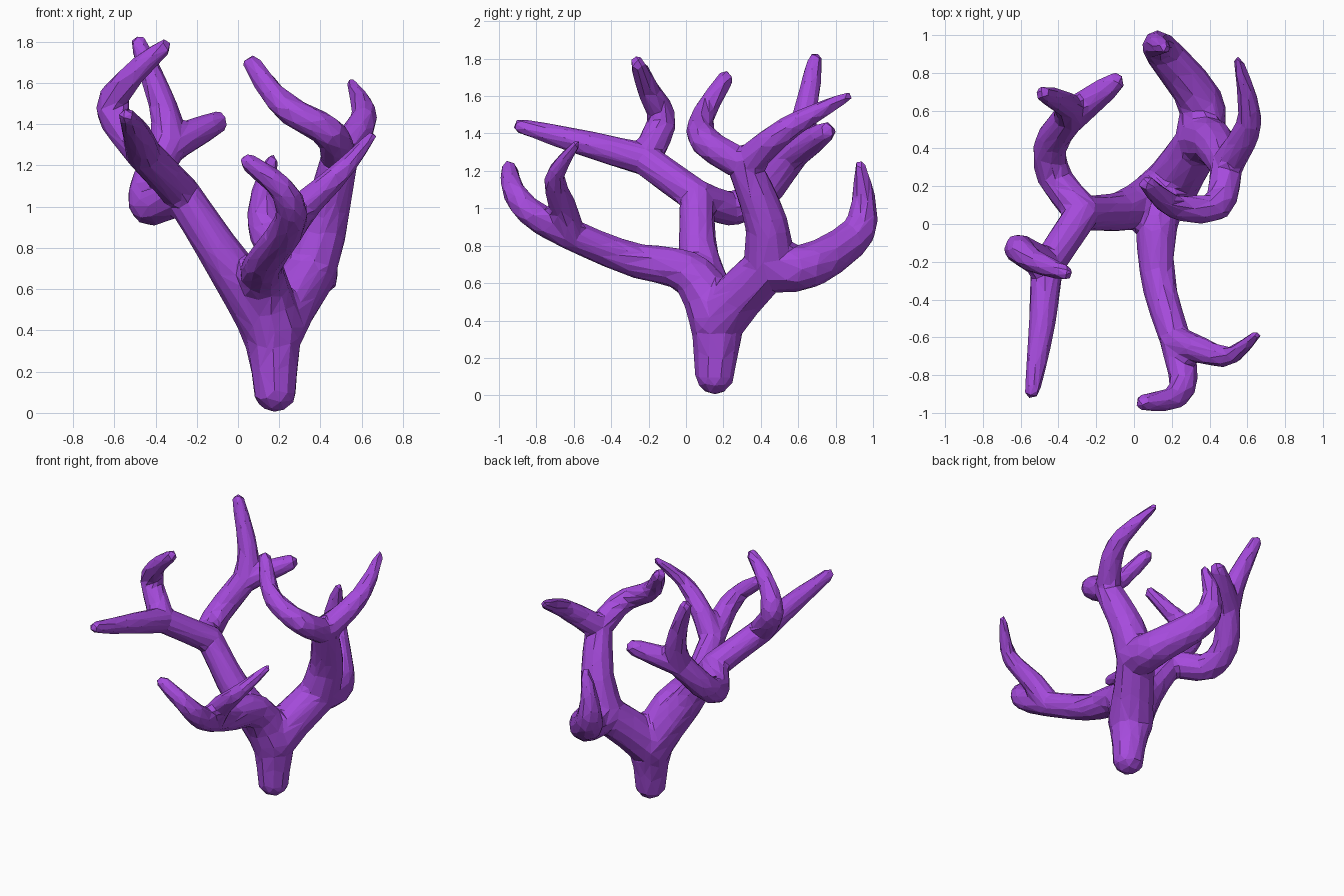
import bpy, bmesh
from mathutils import Vector, Matrix

if "Cube" in bpy.data.objects:
    bpy.data.objects.remove(bpy.data.objects["Cube"])

bm = bmesh.new()


def curve(p, i, t):
    """Catmull-Rom point on span i of path p."""
    a, b, c, d = p[max(i - 1, 0)], p[i], p[i + 1], p[min(i + 2, len(p) - 1)]
    return b + ((c - a) * t + (2 * a - 5 * b + 4 * c - d) * t ** 2
                + (3 * b - a - 3 * c + d) * t ** 3) / 2


def grow(start, end_radius, *points):
    """Sweep a tapering branch from a fork through the points; return its end fork."""
    origin, radius = start
    path = [origin] + [Vector(q) for q in points]
    spans, steps = len(path) - 1, 16
    for i in range(spans):
        for k in range(steps + 1):
            f = (i + k / steps) / spans
            # limbs narrow soon after the trunk, tines stay full until near the tip
            f = 1 - (1 - f) ** 2 if radius > .15 else f ** 1.6
            r = radius + (end_radius - radius) * f
            bmesh.ops.create_icosphere(bm, subdivisions=2, radius=r + .004,
                                       matrix=Matrix.Translation(curve(path, i, k / steps)))
    return path[-1], end_radius


# Trunk
crown = grow((Vector((.18, .155, .11)), .105), .156, (.17, .17, .41))

# Front limb with two tines
front = grow(crown, .082, (.12, .02, .65), (.13, -.3, .73), (.22, -.62, .86))
grow(front, .04, (.26, -.82, .97), (.21, -.92, 1.09), (.05, -.945, 1.215))
grow(front, .02, (.33, -.66, 1.01), (.5, -.7, 1.17), (.65, -.585, 1.345))

# Left limb, splitting to the front and the back
left = grow(crown, .09, (-.06, .07, .74), (-.27, .06, 1.06))
front_left = grow(left, .084, (-.46, -.22, 1.26))
grow(front_left, .035, (-.49, -.55, 1.35), (-.54, -.89, 1.44))
grow(front_left, .036, (-.61, -.13, 1.47), (-.52, -.2, 1.63), (-.36, -.26, 1.775))
back_left = grow(left, .084, (-.42, .25, 1.0), (-.44, .42, 1.09), (-.34, .57, 1.29))
grow(back_left, .038, (-.36, .63, 1.47), (-.48, .69, 1.79))
grow(back_left, .05, (-.1, .75, 1.41))

# Right limb, with a back tine and an upper limb
right = grow(crown, .13, (.35, .44, .69))
grow(right, .025, (.35, .65, .69), (.16, .9, .85), (.12, .95, 1.03), (.165, .93, 1.23))
upper_right = grow(right, .085, (.42, .43, .92), (.49, .31, 1.23))
grow(upper_right, .02, (.61, .55, 1.43), (.55, .87, 1.6))
grow(upper_right, .042, (.44, .1, 1.36), (.22, .09, 1.49), (.07, .21, 1.69))

mesh = bpy.data.meshes.new("branching_coral")
bm.to_mesh(mesh)
bm.free()
coral = bpy.data.objects.new("branching_coral", mesh)
bpy.context.collection.objects.link(coral)

# Fuse into one skin, soften the forks, reduce to low-poly facets
fuse = coral.modifiers.new("fuse", 'REMESH')
fuse.mode = 'VOXEL'
fuse.voxel_size = .016
soften = coral.modifiers.new("soften", 'SMOOTH')
soften.factor = .5
soften.iterations = 6
facet = coral.modifiers.new("facet", 'DECIMATE')
facet.ratio = .035

# Bake the result with flat faces
bpy.context.view_layer.objects.active = coral
coral.select_set(True)
for m in list(coral.modifiers):
    bpy.ops.object.modifier_apply(modifier=m.name)
bpy.ops.object.shade_flat()

purple = bpy.data.materials.new("purple")
purple.diffuse_color = (.38, .07, .72, 1)
purple.use_nodes = True
purple.node_tree.nodes["Principled BSDF"].inputs["Base Color"].default_value = purple.diffuse_color
coral.data.materials.clear()
coral.data.materials.append(purple)
